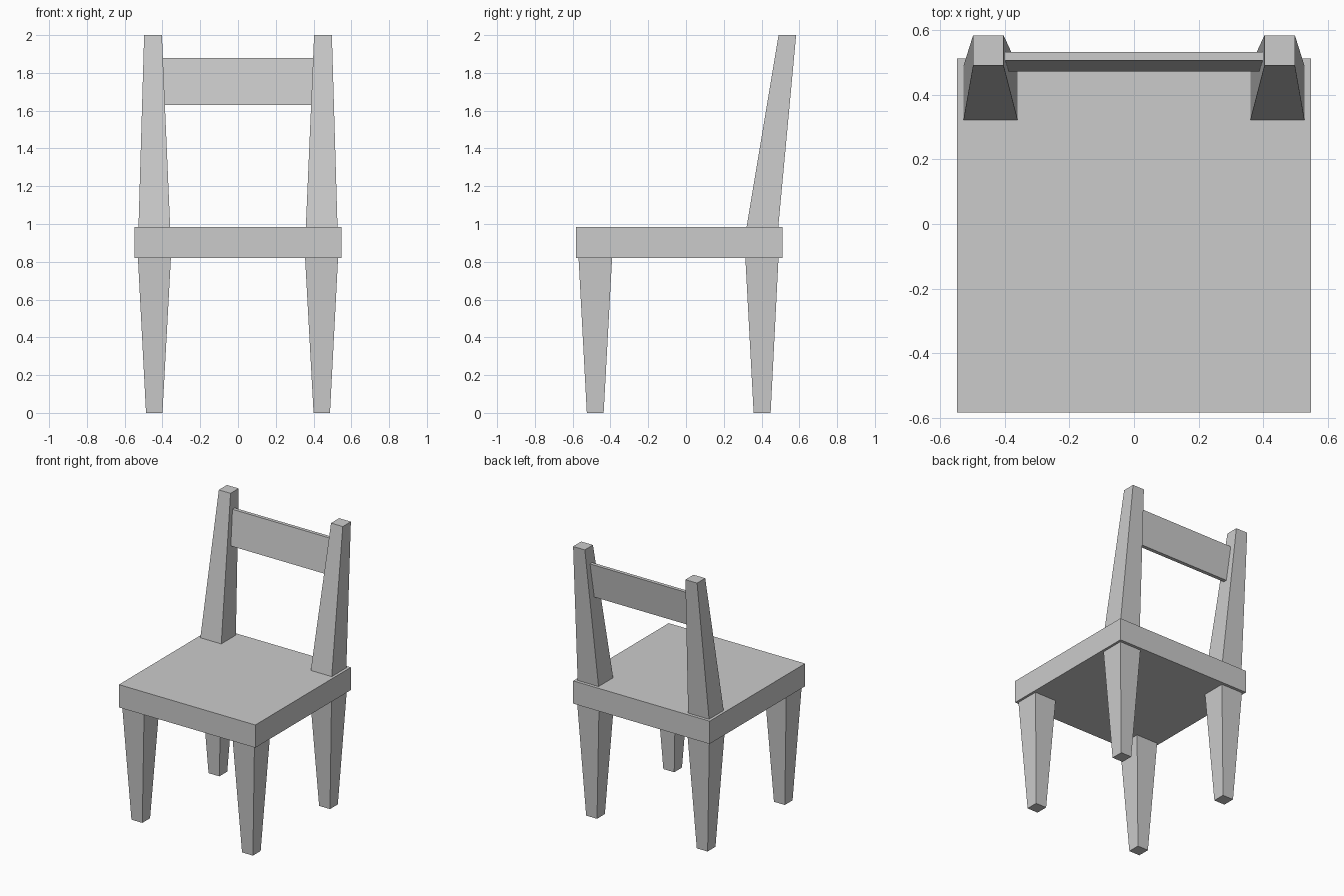
import bpy
import bmesh

if "Cube" in bpy.data.objects:
    bpy.data.objects.remove(bpy.data.objects["Cube"])


def loft(name, bottom, top):
    """Solid between two rectangles, each given as (x0, x1, y0, y1, z)."""
    bm = bmesh.new()
    rings = []
    for x0, x1, y0, y1, z in (bottom, top):
        rings.append([bm.verts.new(p) for p in
                      ((x0, y0, z), (x1, y0, z), (x1, y1, z), (x0, y1, z))])
    low, high = rings
    bm.faces.new(low[::-1])
    bm.faces.new(high)
    for i in range(4):
        j = (i + 1) % 4
        bm.faces.new((low[i], low[j], high[j], high[i]))
    mesh = bpy.data.meshes.new(name)
    bm.to_mesh(mesh)
    bm.free()
    obj = bpy.data.objects.new(name, mesh)
    bpy.context.collection.objects.link(obj)
    return obj


def mirrored(name, bottom, top):
    """Lofted part with a copy across x = 0."""
    obj = loft(name, bottom, top)
    obj.modifiers.new("Mirror", 'MIRROR').use_axis[0] = True
    return obj


# Seat slab
loft("seat", (-0.547, 0.547, -0.583, 0.511, 0.82), (-0.547, 0.547, -0.583, 0.511, 0.985))

# Tapered legs
mirrored("front_leg", (0.400, 0.487, -0.525, -0.436, 0), (0.355, 0.530, -0.569, -0.391, 0.825))
mirrored("back_leg", (0.400, 0.487, 0.358, 0.448, 0), (0.355, 0.530, 0.314, 0.490, 0.825))

# Backward-leaning posts, tapering to the top
mirrored("back_post", (0.359, 0.527, 0.320, 0.488, 0.98), (0.403, 0.497, 0.490, 0.583, 2.0))

# Leaning rail between the posts
loft("back_rail", (-0.405, 0.405, 0.471, 0.498, 1.63), (-0.405, 0.405, 0.505, 0.531, 1.88))
